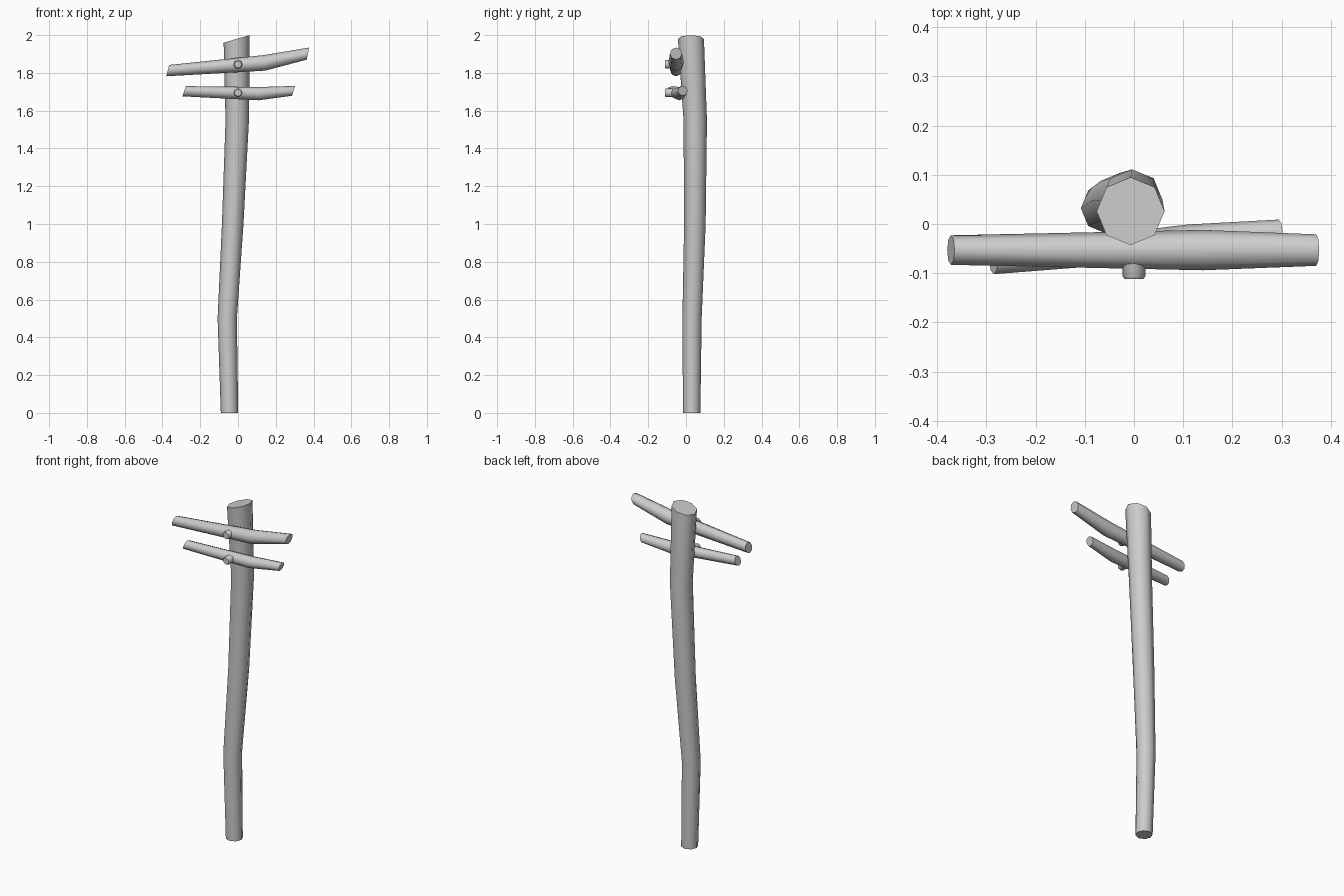
import bpy, bmesh, math
from mathutils import Vector

if "Cube" in bpy.data.objects:
    bpy.data.objects.remove(bpy.data.objects["Cube"])


def loft(name, rings, u, v, sides=8):
    """Capped tube through rings of (centre, radius, cut slant vector along u, along v)."""
    bm = bmesh.new()
    loops = []
    for centre, r, su, sv in rings:
        loop = []
        for i in range(sides):
            a = 2 * math.pi * i / sides
            p = (Vector(centre) + r * math.cos(a) * (Vector(u) + Vector(su))
                 + r * math.sin(a) * (Vector(v) + Vector(sv)))
            loop.append(bm.verts.new(p))
        loops.append(loop)
    for a, b in zip(loops, loops[1:]):
        for i in range(sides):
            j = (i + 1) % sides
            bm.faces.new((a[i], a[j], b[j], b[i]))
    bm.faces.new(loops[0])
    bm.faces.new(loops[-1])
    bmesh.ops.recalc_face_normals(bm, faces=bm.faces)
    mesh = bpy.data.meshes.new(name)
    bm.to_mesh(mesh)
    bm.free()
    ob = bpy.data.objects.new(name, mesh)
    bpy.context.collection.objects.link(ob)
    bpy.ops.object.select_all(action='DESELECT')
    ob.select_set(True)
    bpy.context.view_layer.objects.active = ob
    bpy.ops.object.shade_smooth_by_angle(angle=math.radians(50))
    return ob


O = (0, 0, 0)
X, Y, Z = (1, 0, 0), (0, 1, 0), (0, 0, 1)

# Crooked pole, top sawn at a slant
loft("pole", [
    ((-0.045, 0.030, 0.0), 0.046, O, O),
    ((-0.057, 0.032, 0.5), 0.051, O, O),
    ((-0.028, 0.047, 1.0), 0.057, O, O),
    ((-0.004, 0.049, 1.55), 0.062, O, O),
    ((-0.007, 0.026, 1.98), 0.069, (0, 0, 0.29), O),
], X, Y)

# Bent crossbars with slanted ends
loft("upper_crossbar", [
    ((-0.372, -0.053, 1.812), 0.030, O, (0.25, 0, 0)),
    ((0.14, -0.053, 1.853), 0.041, O, (-0.1, 0, 0)),
    ((0.370, -0.053, 1.902), 0.032, O, (0.2, 0, 0)),
], Y, Z)
loft("lower_crossbar", [
    ((-0.285, -0.075, 1.703), 0.027, O, (0.33, 0, 0)),
    ((0.11, -0.036, 1.690), 0.035, O, O),
    ((0.294, -0.017, 1.705), 0.026, O, (0.3, 0, 0)),
], Y, Z)

# Pegs with chamfered heads
for name, z in (("upper_peg", 1.845), ("lower_peg", 1.695)):
    loft(name, [
        ((0, -0.112, z), 0.019, O, O),
        ((0, -0.106, z), 0.023, O, O),
        ((0, -0.03, z), 0.023, O, O),
    ], X, Z)
